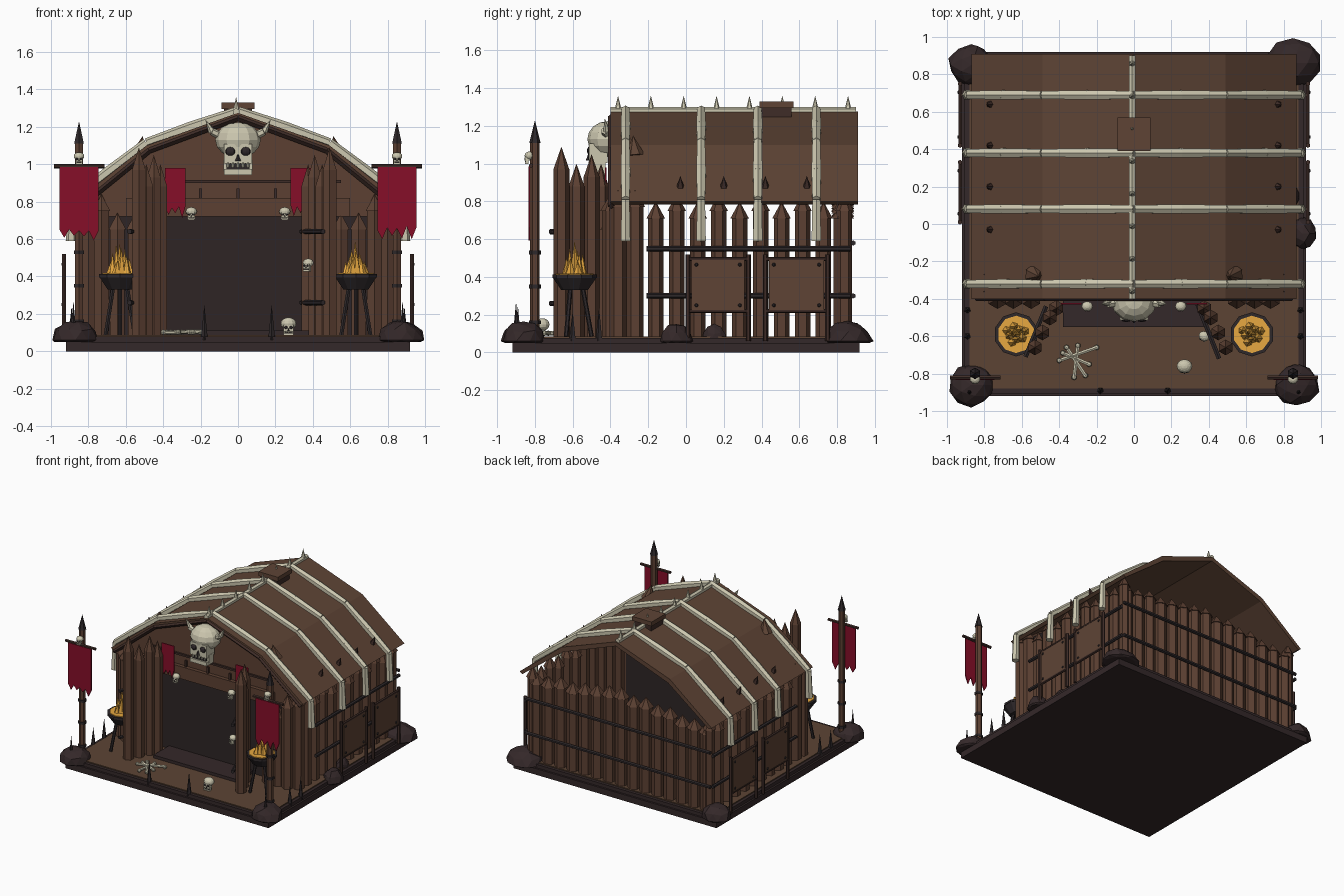
import bpy, bmesh, math, random
from mathutils import Vector, Matrix

if "Cube" in bpy.data.objects:
    bpy.data.objects.remove(bpy.data.objects["Cube"])

random.seed(4)

def lin(c):
    return tuple(((v / 255 + 0.055) / 1.055) ** 2.4 if v > 10 else v / 3295 for v in c) + (1,)

MATS = {}
for n, c in {"roof_hide": (94, 68, 53), "wood": (92, 64, 50), "pale_earth": (92, 68, 52),
             "dark_wood": (62, 44, 39), "stone": (52, 40, 41), "iron": (46, 40, 42),
             "shadow_cloth": (46, 37, 37), "bone": (204, 199, 175), "crimson": (134, 14, 40),
             "flame": (236, 172, 66)}.items():
    MATS[n] = bpy.data.materials.new(n)
    MATS[n].diffuse_color = lin(c)

PARTS = {}
def bm_of(name, mat):
    return PARTS.setdefault((name, mat), bmesh.new())

def box(name, mat, lo, hi, M=Matrix()):
    lo, hi = Vector(lo), Vector(hi)
    T = Matrix.Translation((lo + hi) / 2) @ Matrix.Diagonal((hi - lo).to_4d())
    T[3][3] = 1
    bmesh.ops.create_cube(bm_of(name, mat), size=1, matrix=M @ T)

def rod(name, mat, a, b, r1, r2=None, n=6, M=Matrix()):
    a, b = Vector(a), Vector(b)
    d = b - a
    T = Matrix.Translation((a + b) / 2) @ d.to_track_quat('Z', 'Y').to_matrix().to_4x4()
    bmesh.ops.create_cone(bm_of(name, mat), cap_ends=True, segments=n, radius1=r1,
                          radius2=r1 if r2 is None else r2, depth=d.length, matrix=M @ T)

def ball(name, mat, c, r, M=Matrix(), u=12, v=8):
    T = Matrix.Translation(c) @ Matrix.Diagonal((*r, 1))
    bmesh.ops.create_uvsphere(bm_of(name, mat), u_segments=u, v_segments=v, radius=1, matrix=M @ T)

def prism(name, mat, poly, y0, y1):
    bm = bm_of(name, mat)
    f = bm.faces.new([bm.verts.new((x, y0, z)) for x, z in poly])
    ext = bmesh.ops.extrude_face_region(bm, geom=[f], use_keep_orig=True)
    for v in ext["geom"]:
        if isinstance(v, bmesh.types.BMVert):
            v.co.y = y1

def mirror_poly(half):
    return half + [(-x, z) for x, z in reversed(half) if x]

def picket(name, x, y, top, r=0.043, z0=0.085, tip=0.09, flare=1.2):
    rod(name, "wood", (x, y, z0), (x, y, top - tip), r)
    rod(name, "wood", (x, y, top - tip), (x, y, top), r * flare, 0)

def skull(name, c, r, yaw=0):
    M = Matrix.Translation(c) @ Matrix.Rotation(yaw, 4, 'Z') @ Matrix.Scale(r, 4)
    ball(name, "bone", (0, 0, .08), (1, .88, .78), M)
    box(name, "bone", (-.62, -.8, -.95), (.62, 0, -.1), M)
    box(name + "_mouth", "iron", (-.5, -.72, -1.25), (.5, -.1, -.9), M)
    box(name, "bone", (-.62, -.82, -1.45), (.62, -.1, -1.2), M)
    for s in (-1, 1):
        ball(name + "_eyes", "iron", (s * .34, -.76, -.42), (.25, .14, .2), M, 8, 6)
        box(name, "bone", (s * .56 - .08, -.6, -1.3), (s * .56 + .08, -.1, -.8), M)
    rod(name + "_eyes", "iron", (0, -.82, -.85), (0, -.82, -.55), .13, .02, 4, M)
    for i in range(5):
        x = (i - 2) * .22
        rod(name, "bone", (x, -.74, -.9), (x, -.74, -1.12), .09, .05, 4, M)

# base slab, rim and earth floor
box("base_slab", "stone", (-.92, -.92, 0), (.92, .92, .05))
box("base_rim", "stone", (-.905, -.905, .05), (.905, .905, .078))
box("floor", "pale_earth", (-.88, -.88, .078), (.88, .88, .086))

# corner and side rocks
def rock(x, y, rx, ry, rz):
    bm = bm_of("rocks", "stone")
    vs = bmesh.ops.create_icosphere(bm, subdivisions=2, radius=1)["verts"]
    for v in vs:
        k = random.uniform(.9, 1.03)
        v.co = (x + v.co.x * rx * k, y + v.co.y * ry * k, max(.05, .06 + v.co.z * rz * k))
for r in ((-.87, -.86, .125, .12, .11), (.87, -.86, .125, .12, .11), (-.87, .85, .125, .115, .11),
          (.85, .86, .15, .135, .11), (.9, -.05, .075, .09, .1), (.84, .15, .05, .07, .09)):
    rock(*r)

# bent roof shell
roof = [(.87, .8), (.49, 1.1), (0, 1.275)]
under = [(0, 1.24), (.475, 1.065), (.845, .785)]
prism("roof", "roof_hide", roof + [(-x, z) for x, z in roof[1::-1]]
      + [(-x, z) for x, z in under[::-1]] + under[1:], -.4, .91)

# front gable, its trim, lintel and dark doorway
prism("gable", "wood", mirror_poly([(0, 1.245), (.475, 1.07), (.8, .82), (.8, .72)]), -.38, -.35)
prism("doorway", "shadow_cloth", mirror_poly([(0, 1.24), (.47, 1.06), (.78, .81), (.78, .085)]), -.35, -.33)
box("lintel", "wood", (-.6, -.41, .72), (.6, -.37, .82))
box("gable_beam", "dark_wood", (-.55, -.395, .9), (.55, -.37, .915))
for s in (-1, 1):
    for a, b in zip(roof, roof[1:]):
        rod("gable_trim", "dark_wood", (s * a[0] * .97, -.395, a[1] - .025), (s * b[0] * .97, -.395, b[1] - .025), .018, n=4)
    for x in (.2, .0):
        box("gable_beam", "dark_wood", (s * x - .008, -.395, .82), (s * x + .008, -.375, .87))
box("threshold", "stone", (-.38, -.55, .085), (.38, -.35, .11))

# bone ribs over the roof and ridge bone with spikes
path = [(0, 1.285), (.25, 1.2), (.49, 1.115), (.7, .955), (.885, .81), (.892, .59)]
for y in (-.32, .08, .38, .69):
    for s in (-1, 1):
        for i, (a, b) in enumerate(zip(path, path[1:])):
            rod("roof_ribs", "bone", (s * a[0], y, a[1]), (s * b[0], y, b[1]), .029 if i % 2 else .024, .024 if i % 2 else .029)
rod("ridge_bone", "bone", (-.01, -.4, 1.28), (-.01, .9, 1.28), .02)
for i in range(8):
    y = -.36 + i * .174
    rod("ridge_spikes", "bone", (-.01, y, 1.28), (-.01, y, 1.36), .02, 0)

# smoke hatch, roof spikes and horns
box("smoke_hatch", "dark_wood", (-.075, .4, 1.24), (.075, .56, 1.315))
box("smoke_hatch_lid", "roof_hide", (-.088, .39, 1.295), (.088, .57, 1.33))
for s in (-1, 1):
    for y in (-.03, .2, .42, .64):
        rod("roof_spikes", "dark_wood", (s * .765, y, .87), (s * .79, y, .935), .024, 0, 5)
    rod("roof_horns", "roof_hide", (s * .53, -.27, 1.04), (s * .51, -.28, 1.15), .055, 0, 7)

# side, back and front picket walls with beams
for s in (-1, 1):
    for i in range(10):
        y = -.16 + i * .111
        picket("side_pickets", s * .8, y, .8 if i % 2 == 0 else .84, .041)
    picket("side_pickets", s * .8, -.36, .86, .045)
    picket("side_pickets", s * .8, -.27, .86, .045)
    for z in (.3, .55):
        rod("wall_beams", "iron", (s * .85, -.21, z), (s * .85, .87, z), .014)
    for x in (.55, .645, .73):
        picket("front_pickets", s * x, -.4, .74 if x < .7 else .84, .045)
for i in range(15):
    x = -.77 + i * .11
    picket("back_pickets", x, .83, .86 - .1 * abs(x) + random.uniform(-.02, .02), .05, tip=.08)
for z in (.3, .58):
    rod("wall_beams", "iron", (-.84, .885, z), (.84, .885, z), .014)

# hide shield panels leaning along both sides
for s in (-1, 1):
    for y0, y1 in ((.01, .33), (.42, .75)):
        x = s * .93
        box("side_panels", "roof_hide", (x - .008, y0 + .02, .22), (x + .008, y1 - .02, .5))
        for y in (y0, y1):
            rod("panel_posts", "dark_wood", (x, y, .06), (x, y, .52), .013)
        for z in (.22, .495):
            rod("panel_posts", "dark_wood", (x, y0, z), (x, y1, z), .011)
        for y in (y0 + .045, y1 - .045):
            for z in (.25, .465):
                ball("panel_studs", "iron", (x + s * .008, y, z), (.008, .01, .01), u=6, v=4)

# tall sharpened posts flanking the door
for x0 in (-.415, .375):
    for i, (dx, y, top) in enumerate(((0, -.45, 1.0), (.035, -.5, 1.05), (.075, -.58, 1.0), (.115, -.66, 1.09))):
        x = x0 + dx * (1 if x0 > 0 else -1)
        picket("gate_posts", x, y, top, .042, tip=.12, flare=1)
for a, b in (((-.47, -.44), (-.58, -.71)), ((.34, -.43), (.455, -.72))):
    for z in (.26, .64):
        rod("gate_beams", "iron", (*a, z), (*b, z), .014)

# cloth with a torn lower edge
def cloth(name, x0, x1, top, bottom, y, n=9):
    edge = []
    for i in range(n):
        edge.append((x1 + (x0 - x1) * i / (n - 1), bottom + (0 if i % 2 else .05) + random.uniform(0, .03)))
    prism(name, "crimson", [(x0, top), (x1, top)] + edge, y, y + .008)

# banners on spear poles, door drapes, braziers, edge spikes
for s in (-1, 1):
    px, py = s * .85, -.8
    rod("banner_poles", "wood", (px, py, .06), (px, py, 1.13), .025)
    rod("spear_tips", "iron", (px, py, 1.11), (px, py, 1.23), .03, 0)
    for z in (.15, .34, .52):
        rod("pole_rings", "iron", (px, py, z), (px, py, z + .02), .032)
    rod("banner_bars", "dark_wood", (px - .135, py - .02, .99), (px + .135, py - .02, .99), .012)
    cloth("banners", px - .105, px + .105, .985, .59, py - .035)
    skull("pole_skulls", (px, py - .03, 1.04), .028)
    cloth("door_drapes", s * .335 - .055, s * .335 + .055, .98, .71, -.43, 7)
    skull("lintel_skulls", (s * .25, -.44, .745), .03)
    bx, by = s * .63, -.59
    rod("brazier_bowls", "iron", (bx, by, .33), (bx, by, .395), .07, .115, 10)
    rod("brazier_bowls", "iron", (bx, by, .395), (bx, by, .412), .118, .118, 10)
    rod("embers", "flame", (bx, by, .405), (bx, by, .418), .1, .1, 10)
    for k in range(3):
        a = k * math.tau / 3 + math.pi / 2
        rod("brazier_legs", "iron", (bx + .09 * math.cos(a), by + .09 * math.sin(a), .085),
            (bx + .04 * math.cos(a), by + .04 * math.sin(a), .36), .012)
    for k in range(10):
        a, d = k * 2.4, .018 * math.sqrt(k)
        x, y = bx + d * math.cos(a), by + d * math.sin(a)
        rod("flames", "flame", (x, y, .41), (x + random.uniform(-.01, .01), y, .6 - d * 2 + random.uniform(-.02, .01)), .026, 0, 5)
    for x, y, h in ((s * .18, -.89, .25), (s * .89, -.6, .22), (s * .89, -.46, .24), (s * .88, -.9, .27)):
        rod("edge_spikes", "iron", (x, y, .06), (x, y, h), .02, 0, 5)

# great horned skull on the gable and loose remains
skull("great_skull", (0, -.415, 1.12), .122)
for s in (-1, 1):
    for a, b, r in (((.09, 1.15), (.14, 1.175), .022), ((.14, 1.175), (.175, 1.24), .02)):
        rod("skull_horns", "bone", (s * a[0], -.42, a[1]), (s * b[0], -.43, b[1]), r, 0 if b[1] > 1.2 else .02)
skull("post_skull", (.375, -.6, .47), .03, -.5)
skull("ground_skull", (.27, -.76, .145), .042)
for a, b in (((-.4, -.73), (-.2, -.66)), ((-.36, -.66), (-.26, -.81)), ((-.3, -.65), (-.32, -.82)), ((-.38, -.69), (-.24, -.75))):
    rod("loose_bones", "bone", (*a, .1), (*b, .105), .011)
    for p in (a, b):
        ball("loose_bones", "bone", (*p, .102), (.015, .015, .015), u=6, v=4)

# turn every collected part into an object
for (name, mat), bm in PARTS.items():
    bmesh.ops.recalc_face_normals(bm, faces=bm.faces)
    me = bpy.data.meshes.new(name)
    bm.to_mesh(me)
    bm.free()
    me.materials.append(MATS[mat])
    bpy.context.collection.objects.link(bpy.data.objects.new(name, me))

for m in bpy.data.materials:
    if m.users and not m.is_grease_pencil:
        m.use_nodes = True
        m.node_tree.nodes["Principled BSDF"].inputs["Base Color"].default_value = m.diffuse_color
